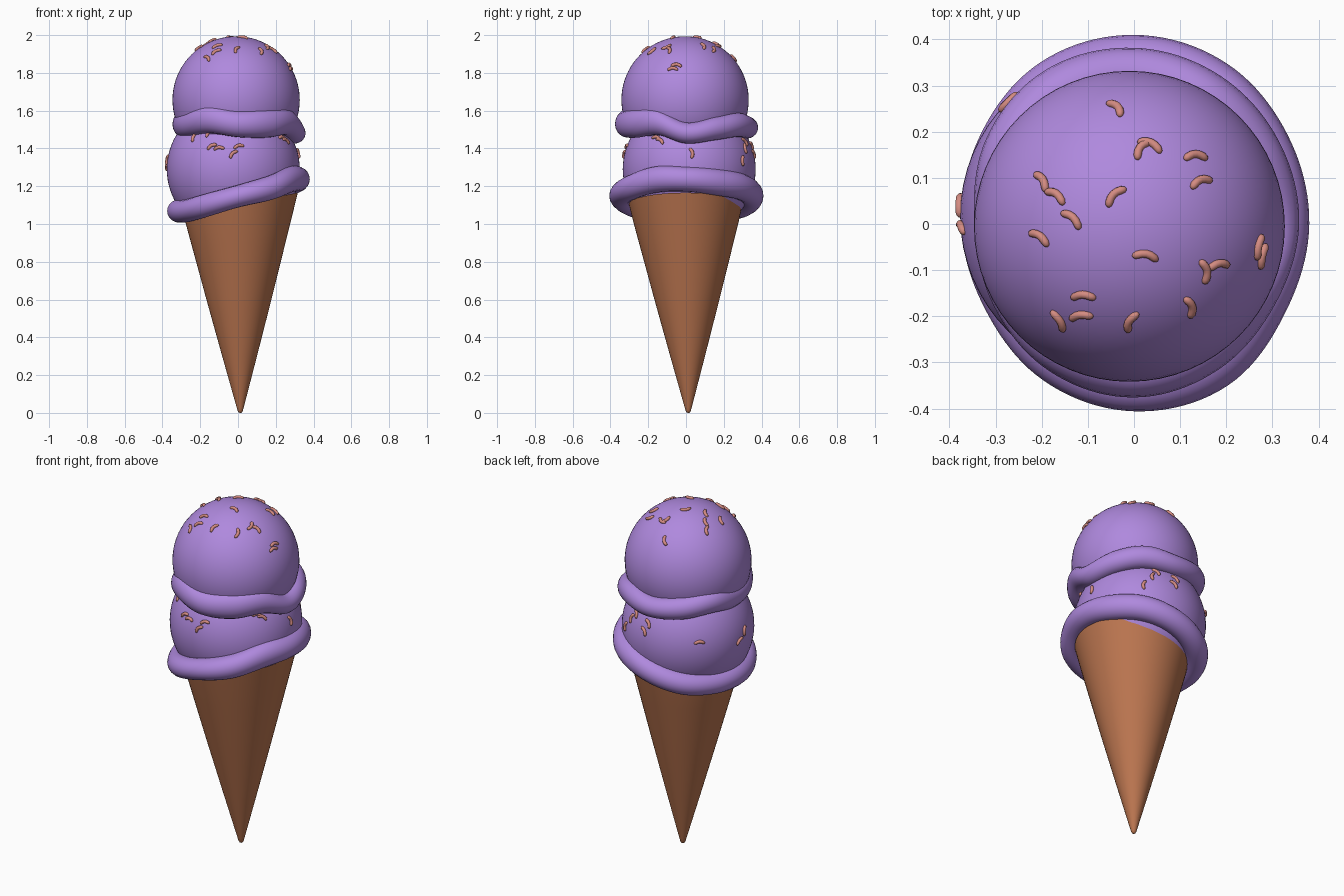
import bpy, bmesh, math
from mathutils import Vector

if "Cube" in bpy.data.objects:
    bpy.data.objects.remove(bpy.data.objects["Cube"])


def material(name, rgb):
    m = bpy.data.materials.new(name)
    m.diffuse_color = (*rgb, 1)
    m.use_nodes = True
    m.node_tree.nodes["Principled BSDF"].inputs["Base Color"].default_value = m.diffuse_color
    return m


ICE = material("purple ice cream", (0.43, 0.25, 0.73))
WAFER = material("brown wafer", (0.50, 0.18, 0.08))
CANDY = material("pink sprinkle", (0.66, 0.26, 0.22))


def finish(bm, name, mat):
    bmesh.ops.recalc_face_normals(bm, faces=bm.faces)
    for f in bm.faces:
        f.smooth = True
    me = bpy.data.meshes.new(name)
    bm.to_mesh(me)
    bm.free()
    me.materials.append(mat)
    ob = bpy.data.objects.new(name, me)
    bpy.context.collection.objects.link(ob)
    return ob


def skin(bm, rings, closed=False):
    """Bridge equal-sized rings of points with quads."""
    vs = [[bm.verts.new(p) for p in r] for r in rings]
    n = len(vs[0])
    for i in range(len(vs) if closed else len(vs) - 1):
        a, b = vs[i], vs[(i + 1) % len(vs)]
        for j in range(n):
            k = (j + 1) % n
            bm.faces.new((a[j], a[k], b[k], b[j]))
    return vs


def periodic(table, t):
    """Smooth (Catmull-Rom) lookup in a table spread evenly over one turn."""
    n = len(table)
    u = t / math.tau * n
    i = math.floor(u)
    f = u - i
    a, b, c, d = (table[(i + k) % n] for k in (-1, 0, 1, 2))
    return b + 0.5 * f * (c - a + f * (2*a - 5*b + 4*c - d + f * (3*(b - c) + d - a)))


# Wafer cone with rounded tip; its tilted rim is hidden inside the lower frill
bm = bmesh.new()
rings = []
N = 64
for z, r in [(0, 0.004), (0.003, 0.009), (0.012, 0.014), (0.03, 0.019), (0.3, 0.092),
             (0.6, 0.172), (0.9, 0.250), (1.0, 0.276), (1.1, 0.300)]:
    cx, cy = 0.012 * (1 - z), 0.012 * (1 - z)
    ring = []
    for j in range(N):
        a = math.tau * j / N
        x, y = cx + r * math.cos(a), cy + r * math.sin(a)
        lift = 0.22 * x if z > 1.05 else 0
        k = (z + lift) / z if z else 1
        ring.append((cx + r * k * math.cos(a), cy + r * k * math.sin(a), z + lift))
    rings.append(ring)
vs = skin(bm, rings)
bm.faces.new(vs[0])
finish(bm, "wafer_cone", WAFER)

# Two scoops
LOW, LOW_R = Vector((-0.025, 0.017, 1.29)), 0.352
TOP, TOP_R = Vector((-0.010, -0.005, 1.657)), 0.337
for name, c, r in (("lower_scoop", LOW, LOW_R), ("upper_scoop", TOP, TOP_R)):
    bm = bmesh.new()
    bmesh.ops.create_uvsphere(bm, u_segments=64, v_segments=40, radius=r)
    bmesh.ops.translate(bm, verts=bm.verts, vec=c)
    finish(bm, name, ICE)


# Wavy frill around each scoop: a fat closed tube, tables start at +x, every 30 degrees
def frill(name, radius, height, half, width, slope):
    bm = bmesh.new()
    rings = []
    for i in range(120):
        a = math.tau * i / 120
        R, z, h = periodic(radius, a), periodic(height, a), periodic(half, a)
        ring = []
        for j in range(20):
            b = math.tau * j / 20
            rr = R - width + width * math.cos(b)
            ring.append((rr * math.cos(a), rr * math.sin(a),
                         z + slope * R * math.cos(a) + h * math.sin(b)))
        rings.append(ring)
    skin(bm, rings, closed=True)
    finish(bm, name, ICE)


frill("lower_frill",
      [0.380, 0.385, 0.402, 0.410, 0.405, 0.385, 0.375, 0.372, 0.392, 0.406, 0.405, 0.380],
      [1.150, 1.145, 1.150, 1.150, 1.145, 1.150, 1.155, 1.145, 1.145, 1.147, 1.145, 1.160],
      [0.066, 0.070, 0.070, 0.068, 0.065, 0.062, 0.062, 0.060, 0.062, 0.060, 0.066, 0.070],
      0.066, 0.23)
frill("upper_frill",
      [0.358, 0.362, 0.372, 0.382, 0.385, 0.370, 0.346, 0.352, 0.368, 0.376, 0.365, 0.352],
      [1.482, 1.505, 1.525, 1.510, 1.525, 1.545, 1.525, 1.530, 1.555, 1.530, 1.533, 1.540],
      [0.056, 0.062, 0.064, 0.058, 0.062, 0.064, 0.068, 0.068, 0.074, 0.070, 0.076, 0.070],
      0.062, 0.0)


# Sprinkles: small bent capsules lying on the scoops
def sprinkle(bm, centre, normal, along):
    side = normal.cross(along)
    half, rad, bend = 0.019, 0.0088, 0.006
    stations = [(-1, -0.95, 0.3), (-1, -0.65, 0.76), (-1, 0, 1), (-0.5, 0, 1), (0, 0, 1),
                (0.5, 0, 1), (1, 0, 1), (1, 0.65, 0.76), (1, 0.95, 0.3)]
    rings = []
    for s, cap, k in stations:
        t = s * half + cap * rad
        u = t / half
        p = centre + along * t + side * (bend * (1 - u * u)) - normal * (0.0012 * u * u)
        d = (along - side * (2 * bend * u / half)).normalized()
        w = normal.cross(d)
        rings.append([p + (w * math.cos(b) + normal * math.sin(b)) * rad * k
                      for b in (math.tau * j / 10 for j in range(10))])
    vs = skin(bm, rings)
    bm.faces.new(vs[0])
    bm.faces.new(vs[-1])


# Upper sprinkles: x, y and heading as seen from the top
bm = bmesh.new()
for x, y, deg in [(-.04, .25, -45), (.018, .162, 52), (.035, .17, -25), (.133, .145, 0),
                  (.145, .09, 20), (-.2, .092, -58), (-.17, .06, -35), (-.135, .01, -42),
                  (-.205, -.03, -35), (-.04, .06, 45), (.025, -.07, -10), (.152, -.103, -80),
                  (.183, -.09, 10), (.27, -.05, 78), (.278, -.07, 78), (.12, -.18, -75),
                  (-.006, -.212, 62), (-.11, -.157, 0), (-.115, -.2, 8), (-.163, -.21, -60)]:
    n = Vector((x, y, 0)) - Vector((TOP.x, TOP.y, 0))
    n.z = math.sqrt(TOP_R ** 2 - n.x ** 2 - n.y ** 2)
    n.normalize()
    t = Vector((math.cos(math.radians(deg)), math.sin(math.radians(deg)), 0))
    t.z = -(t.x * n.x + t.y * n.y) / n.z
    sprinkle(bm, TOP + n * (TOP_R + 0.003), n, t.normalized())
finish(bm, "upper_sprinkles", CANDY)

# Lower sprinkles: compass angle, height and roll against the horizontal
bm = bmesh.new()
for az, z, roll in [(228, 1.46, 80), (245, 1.48, 50), (250, 1.41, 30), (257, 1.40, 5),
                    (270, 1.37, 45), (275, 1.41, 15), (326, 1.455, -10), (331, 1.44, -30),
                    (2, 1.375, -80), (54, 1.335, 80), (62, 1.40, 80), (66, 1.435, -50),
                    (85, 1.415, -50), (82, 1.37, -50), (135, 1.345, 0), (176, 1.30, 30),
                    (184, 1.34, 70), (345, 1.47, 20)]:
    a, r = math.radians(az), math.radians(roll)
    s = (z - LOW.z) / LOW_R
    c = math.sqrt(1 - s * s)
    n = Vector((c * math.cos(a), c * math.sin(a), s))
    east = Vector((-math.sin(a), math.cos(a), 0))
    t = east * math.cos(r) + n.cross(east) * math.sin(r)
    sprinkle(bm, LOW + n * (LOW_R + 0.003), n, t)
finish(bm, "lower_sprinkles", CANDY)
